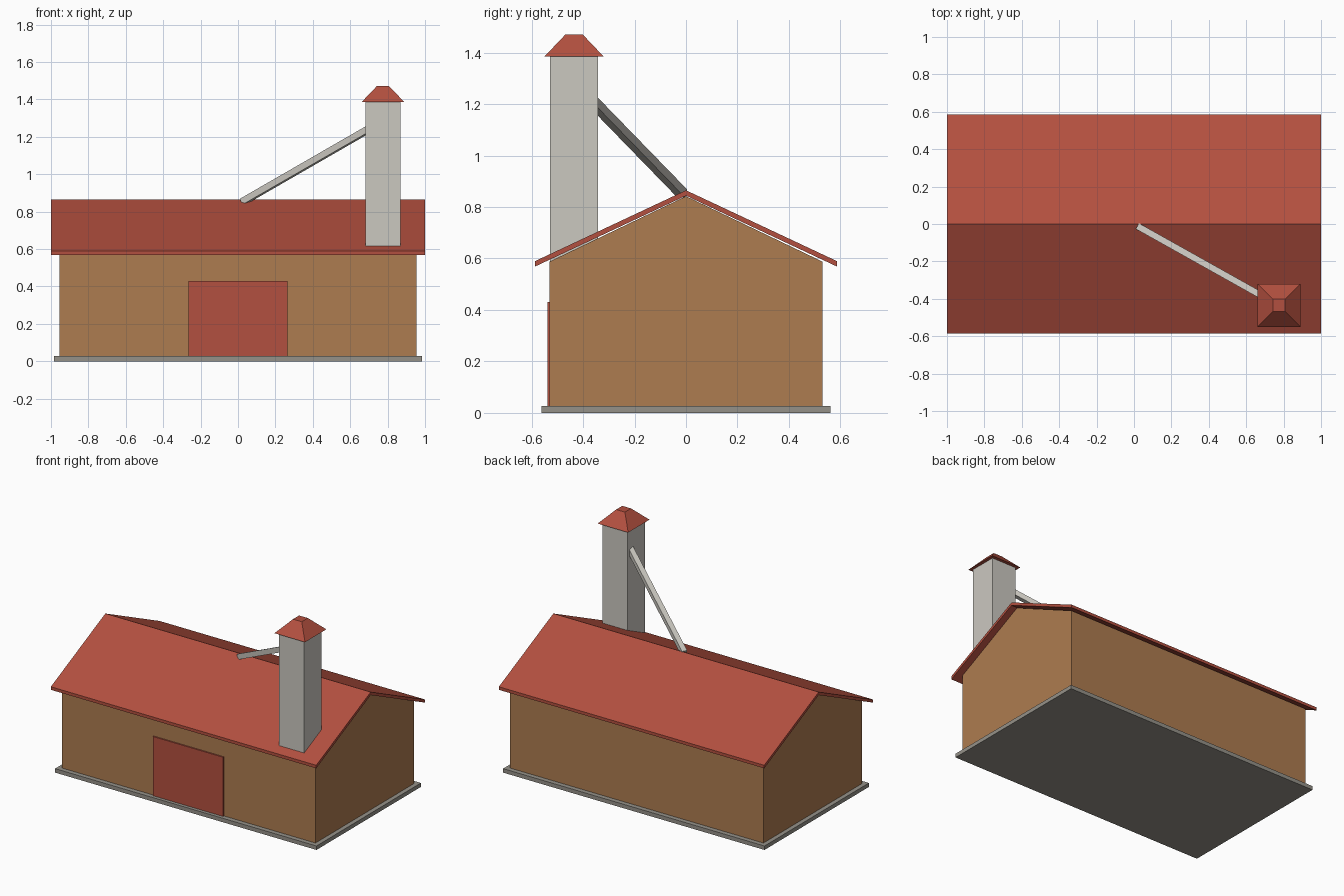
import bpy, bmesh, math
from mathutils import Matrix, Vector

cube = bpy.data.objects.get("Cube")
if cube:
    bpy.data.objects.remove(cube, do_unlink=True)


def material(name, r, g, b):
    m = bpy.data.materials.new(name)
    m.use_nodes = True
    m.diffuse_color = (r, g, b, 1)
    bsdf = next(n for n in m.node_tree.nodes if n.type == 'BSDF_PRINCIPLED')
    bsdf.inputs["Base Color"].default_value = (r, g, b, 1)
    return m


red = material("barn red", 0.45, 0.08, 0.05)
brown = material("wood brown", 0.42, 0.20, 0.08)
pale = material("pale grey", 0.60, 0.58, 0.53)
stone = material("stone grey", 0.30, 0.285, 0.25)


def add_object(name, bm, mat):
    bmesh.ops.recalc_face_normals(bm, faces=bm.faces)
    mesh = bpy.data.meshes.new(name)
    bm.to_mesh(mesh)
    bm.free()
    mesh.materials.append(mat)
    ob = bpy.data.objects.new(name, mesh)
    bpy.context.collection.objects.link(ob)
    return ob


def box(name, lo, hi, mat):
    lo, hi = Vector(lo), Vector(hi)
    bm = bmesh.new()
    bmesh.ops.create_cube(bm, size=1, matrix=Matrix.Translation((lo + hi) / 2)
                          @ Matrix.Diagonal((*(hi - lo), 1)))
    return add_object(name, bm, mat)


def extrude_profile(name, profile, half_length, mat):
    """Sweep a (y, z) outline along x."""
    bm = bmesh.new()
    face = bm.faces.new([bm.verts.new((-half_length, y, z)) for y, z in profile])
    ext = bmesh.ops.extrude_face_region(bm, geom=[face])
    verts = [v for v in ext["geom"] if isinstance(v, bmesh.types.BMVert)]
    bmesh.ops.translate(bm, vec=(2 * half_length, 0, 0), verts=verts)
    return add_object(name, bm, mat)


# Foundation slab and gabled walls
box("foundation", (-0.985, -0.562, 0), (0.985, 0.562, 0.027), stone)
extrude_profile("walls", [(-0.53, 0.02), (0.53, 0.02), (0.53, 0.588),
                          (0, 0.842), (-0.53, 0.588)], 0.955, brown)

# Thin pitched roof with overhangs
extrude_profile("roof", [(-0.586, 0.59), (0, 0.865), (0.586, 0.59),
                         (0.586, 0.569), (0, 0.844), (-0.586, 0.569)], 1.0, red)

# Barn door on the front wall
box("door", (-0.265, -0.539, 0.027), (0.265, -0.53, 0.43), red)

# Tower, its front nearly flush with the front wall
tx, ty, half = 0.775, -0.435, 0.094
box("tower", (tx - half, ty - half, 0.02), (tx + half, ty + half, 1.387), pale)

# Truncated pyramid cap
bm = bmesh.new()
bmesh.ops.create_cone(bm, cap_ends=True, segments=4, radius1=0.115 * math.sqrt(2),
                      radius2=0.033 * math.sqrt(2), depth=0.086,
                      matrix=Matrix.Translation((tx, ty, 1.428))
                      @ Matrix.Rotation(math.pi / 4, 4, 'Z'))
add_object("tower_cap", bm, red)

# Sloping chute from the tower to the roof ridge
start, end = Vector((0.025, -0.015, 0.853)), Vector((tx, ty, 1.285))
along = end - start
bm = bmesh.new()
bmesh.ops.create_cube(bm, size=1, matrix=Matrix.Translation((start + end) / 2)
                      @ along.to_track_quat('X', 'Z').to_matrix().to_4x4()
                      @ Matrix.Diagonal((along.length, 0.035, 0.035, 1)))
add_object("chute", bm, pale)
